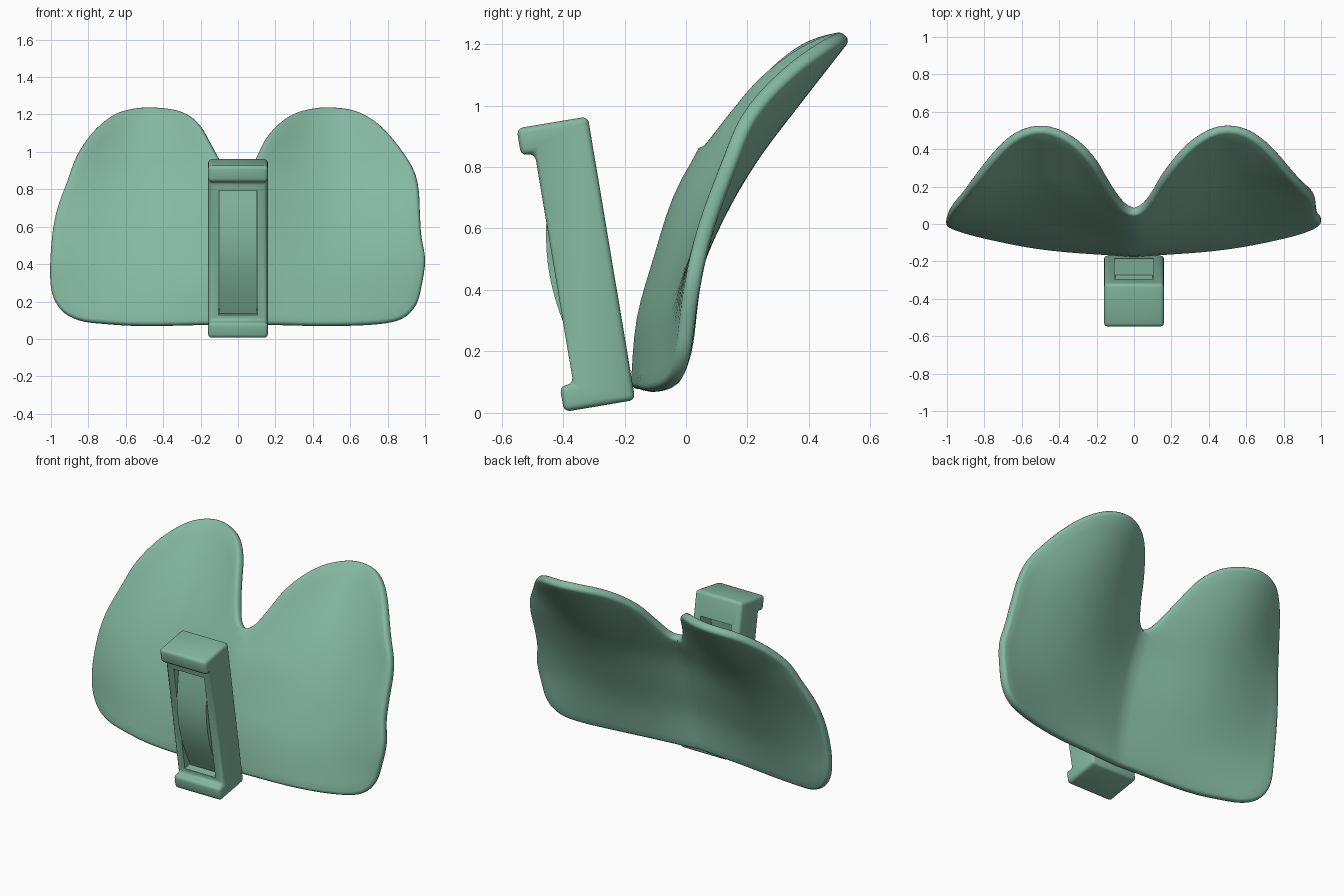
import bpy, bmesh, math
from mathutils import Vector, Matrix

if "Cube" in bpy.data.objects:
    bpy.data.objects.remove(bpy.data.objects["Cube"])

green = bpy.data.materials.new("soft_green")
green.diffuse_color = (0.23, 0.48, 0.36, 1)
green.use_nodes = True
green.node_tree.nodes["Principled BSDF"].inputs["Base Color"].default_value = green.diffuse_color


def make_object(name, bm):
    bmesh.ops.recalc_face_normals(bm, faces=bm.faces)
    me = bpy.data.meshes.new(name)
    bm.to_mesh(me)
    bm.free()
    ob = bpy.data.objects.new(name, me)
    bpy.context.collection.objects.link(ob)
    me.materials.append(green)
    return ob


def finish(ob):
    bpy.ops.object.select_all(action='DESELECT')
    bpy.context.view_layer.objects.active = ob
    ob.select_set(True)
    for m in list(ob.modifiers):
        bpy.ops.object.modifier_apply(modifier=m.name)
    bpy.ops.object.shade_smooth_by_angle(angle=math.radians(40))


def bevel(ob, width, segments=3):
    m = ob.modifiers.new("round", 'BEVEL')
    m.width, m.segments = width, segments
    m.limit_method, m.angle_limit = 'ANGLE', math.radians(50)


def spline(pts, n):
    """Catmull-Rom through pts, with the ends mirrored over x = 0."""
    p = [(-pts[1][0], pts[1][1])] + pts + [(-pts[-2][0], pts[-2][1])]
    p = [Vector(q) for q in p]
    out = []
    for i in range(1, len(p) - 2):
        a, b, c, d = p[i - 1:i + 3]
        for k in range(n):
            t = k / n
            out.append(0.5 * (2 * b + (c - a) * t + (2 * a - 5 * b + 4 * c - d) * t * t
                              + (3 * b - a - 3 * c + d) * t ** 3))
    return out + [p[-2]]


def profile(z, keys):
    """Smooth 1D interpolation along height."""
    n = len(keys)
    i = max(0, min(n - 2, sum(1 for k in keys if k[0] <= z) - 1))
    (z0, y0), (z1, y1) = keys[i], keys[i + 1]

    def slope(j):
        a, b = keys[max(j - 1, 0)], keys[min(j + 1, n - 1)]
        return (b[1] - a[1]) / (b[0] - a[0])
    h = z1 - z0
    t = (z - z0) / h
    return ((2 * t**3 - 3 * t**2 + 1) * y0 + (t**3 - 2 * t**2 + t) * h * slope(i)
            + (3 * t**2 - 2 * t**3) * y1 + (t**3 - t**2) * h * slope(i + 1))


# Shell depth at the centre, lobe middle and outer edge
CENTRE = [(0.07, -0.155), (0.3, -0.135), (0.5, -0.08), (0.7, -0.015), (0.85, 0.065), (1.25, 0.26)]
LOBE = [(0.07, -0.115), (0.3, -0.055), (0.5, 0.025), (0.7, 0.125), (0.85, 0.22), (1.0, 0.335), (1.25, 0.53)]
EDGE = [(0.07, -0.02), (0.2, 0.0), (0.4, 0.02), (0.6, 0.065), (0.85, 0.15), (1.0, 0.19), (1.25, 0.30)]


def shell_y(x, z):
    x = abs(x)
    c, l, e = (profile(z, k) for k in (CENTRE, LOBE, EDGE))
    base = c + (e - c) * x
    return base + (l - (c + e) / 2) * max(0, math.sin(math.pi * min(x, 1))) ** 1.4


# Two-lobed shell: outline of each half, from notch to bottom centre
right = [(0, .86), (.05, .885), (.1, .97), (.15, 1.07), (.22, 1.15), (.3, 1.2), (.4, 1.225), (.5, 1.23),
         (.62, 1.215), (.72, 1.17), (.8, 1.1), (.88, 1.0), (.94, .9), (.965, .8), (.972, .68), (.98, .55),
         (1, .42), (.98, .28), (.95, .18), (.88, .11), (.75, .08), (.5, .07), (.2, .075), (0, .078)]
left = [(0, .86), (.05, .885), (.1, .96), (.15, 1.05), (.21, 1.15), (.3, 1.21), (.45, 1.23), (.58, 1.22),
        (.68, 1.185), (.78, 1.1), (.86, .98), (.91, .85), (.97, .68), (.998, .5), (1, .28),
        (.95, .16), (.85, .1), (.7, .08), (.5, .07), (.2, .075), (0, .078)]
RINGS = 9
bm = bmesh.new()
for side, outline in ((1, right), (-1, left)):
    loop = spline(outline, 4)
    top, bot = loop[0].copy(), loop[-1].copy()
    loop += [bot.lerp(top, k / 14) for k in range(1, 14)]
    mid = Vector((0.48, 0.58))
    rings = []
    for r in range(1, RINGS + 1):
        ring = []
        for p in loop:
            q = mid.lerp(p, r / RINGS)
            ring.append(bm.verts.new((side * q.x, shell_y(q.x, q.y), q.y)))
        rings.append(ring)
    hub = bm.verts.new((side * mid.x, shell_y(mid.x, mid.y), mid.y))
    n = len(loop)
    for i in range(n):
        j = (i + 1) % n
        bm.faces.new((hub, rings[0][i], rings[0][j]))
        for a, b in zip(rings, rings[1:]):
            bm.faces.new((a[i], b[i], b[j], a[j]))
bmesh.ops.remove_doubles(bm, verts=bm.verts, dist=0.0005)
shell = make_object("two_lobed_shell", bm)
m = shell.modifiers.new("thickness", 'SOLIDIFY')
m.thickness, m.offset = 0.052, 0
bevel(shell, 0.02)
finish(shell)


def extrude_profile(name, pts, half_width):
    """Extrude a (y, z) profile along x."""
    bm = bmesh.new()
    f = bm.faces.new([bm.verts.new((-half_width, y, z)) for y, z in pts])
    g = bmesh.ops.extrude_face_region(bm, geom=[f])
    bmesh.ops.translate(bm, vec=(2 * half_width, 0, 0),
                        verts=[v for v in g["geom"] if isinstance(v, bmesh.types.BMVert)])
    return make_object(name, bm)


# Clip frame: hooked channel with a window through it
frame = extrude_profile("clip_frame", [
    (0, 0), (-.235, 0), (-.235, .085), (-.19, .085),
    (-.19, .845), (-.235, .845), (-.235, .935), (0, .935)], 0.16)
bevel(frame, 0.02)
cutter = extrude_profile("window_cutter", [(.1, .12), (-.4, .12), (-.4, .79), (.1, .79)], 0.105)
cutter.hide_render = True
m = frame.modifiers.new("window", 'BOOLEAN')
m.operation, m.object, m.solver = 'DIFFERENCE', cutter, 'EXACT'
finish(frame)
bpy.data.objects.remove(cutter)

# Bowed spring strip inside the window
N = 20
arc = [(-.14 - .068 * math.sin(math.pi * k / N), .11 + .69 * k / N) for k in range(N + 1)]
strip = extrude_profile("spring_strip", arc + [(y + .055, z) for y, z in reversed(arc)], 0.1)
finish(strip)

# Lean the clip forward
lean = Matrix.Translation((0, -.165, .042)) @ Matrix.Rotation(math.radians(9.5), 4, 'X')
for ob in (frame, strip):
    ob.data.transform(lean)
